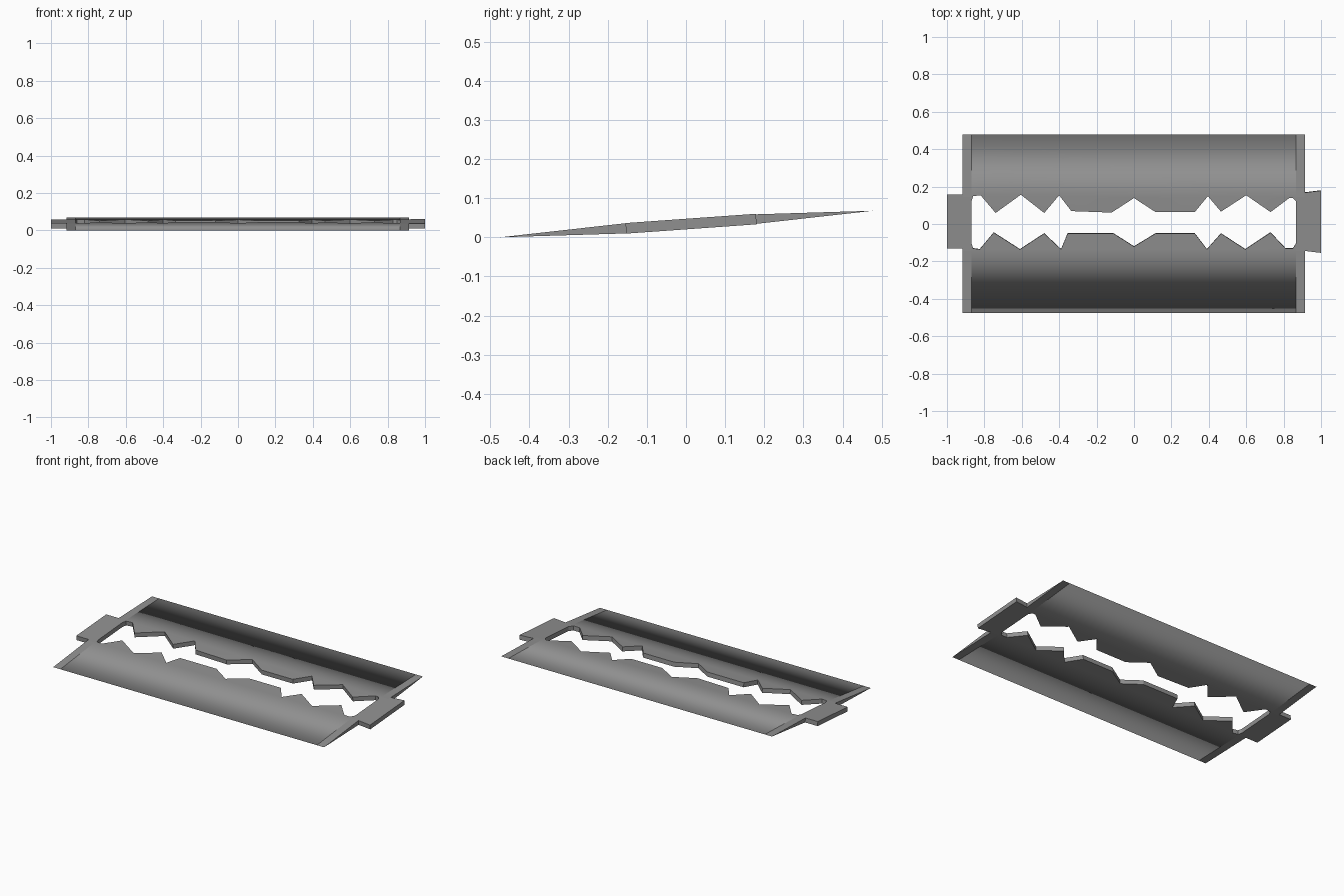
import bpy, math
from mathutils import Matrix

if "Cube" in bpy.data.objects:
    bpy.data.objects.remove(bpy.data.objects["Cube"])

HALF_T = 0.0135                       # half thickness of the steel
TILT = Matrix.Translation((0, 0.002, 0.034)) @ Matrix.Rotation(math.atan2(0.034, 0.478), 4, 'X')

steel = bpy.data.materials.new("dark_steel")
steel.diffuse_color = (0.28, 0.28, 0.28, 1)
steel.use_nodes = True
steel.node_tree.nodes["Principled BSDF"].inputs["Base Color"].default_value = steel.diffuse_color


def prism(name, ring_a, ring_b):
    """Solid between two matching rings of points."""
    n = len(ring_a)
    faces = [tuple(range(n))[::-1], tuple(range(n, 2 * n))]
    faces += [(i, (i + 1) % n, n + (i + 1) % n, n + i) for i in range(n)]
    me = bpy.data.meshes.new(name)
    me.from_pydata(ring_a + ring_b, [], faces)
    me.materials.append(steel)
    ob = bpy.data.objects.new(name, me)
    bpy.context.collection.objects.link(ob)
    return ob


def plan_prism(name, pts, h):
    return prism(name, [(x, y, -h) for x, y in pts], [(x, y, h) for x, y in pts])


# Lens-like section with two ground edges, swept along x
section = [(-0.478, 0), (-0.145, -HALF_T), (0.145, -HALF_T), (0.478, 0),
           (0.145, HALF_T), (-0.145, HALF_T)]


def blade(name, x0, x1):
    return prism(name, [(x0, y, z) for y, z in section], [(x1, y, z) for y, z in section])


# Blade body and the two plain end strips
body = blade("blade_body", -0.868, 0.866)
strip_l = blade("left_end_strip", -0.916, -0.868)
strip_r = blade("right_end_strip", 0.866, 0.914)

# Slot outline, lower edge left to right then upper edge right to left
lower = [(-0.87, -0.10), (-0.86, -0.13), (-0.825, -0.135), (-0.75, -0.045),
         (-0.61, -0.135), (-0.48, -0.05), (-0.39, -0.135), (-0.355, -0.05),
         (-0.11, -0.05), (0, -0.12), (0.115, -0.05), (0.325, -0.05),
         (0.39, -0.135), (0.465, -0.05), (0.595, -0.135), (0.73, -0.045),
         (0.81, -0.13), (0.85, -0.13), (0.868, -0.10)]
upper = [(0.868, 0.12), (0.85, 0.14), (0.83, 0.14), (0.73, 0.065), (0.60, 0.155),
         (0.465, 0.067), (0.395, 0.15), (0.325, 0.065), (0.115, 0.065), (0, 0.14),
         (-0.12, 0.062), (-0.335, 0.07), (-0.40, 0.155), (-0.48, 0.06),
         (-0.605, 0.158), (-0.74, 0.06), (-0.82, 0.155), (-0.86, 0.15), (-0.87, 0.12)]
cutter = plan_prism("slot_cutter", [(x, y - 0.002) for x, y in lower + upper], 0.1)
cutter.hide_render = True
cut = body.modifiers.new("slot", 'BOOLEAN')
cut.object = cutter
cut.operation = 'DIFFERENCE'
cut.solver = 'EXACT'

# Apply the slot and drop the cutter
bpy.context.view_layer.objects.active = body
body.select_set(True)
bpy.ops.object.modifier_apply(modifier="slot")
bpy.data.objects.remove(cutter)

# Shading rolls softly over the ground edges; slot walls stay flat
for f in body.data.polygons:
    f.use_smooth = abs(f.normal.z) > 0.5

# End tabs, the right one flaring slightly
tab_l = plan_prism("left_tab", [(-1, -0.133), (-0.914, -0.133), (-0.914, 0.156), (-1, 0.156)], HALF_T)
tab_r = plan_prism("right_tab", [(0.912, -0.145), (1, -0.156), (1, 0.178), (0.912, 0.167)], HALF_T)

# Tilt the whole blade so it rests on its front edge
for ob in (body, strip_l, strip_r, tab_l, tab_r):
    ob.data.transform(TILT)
